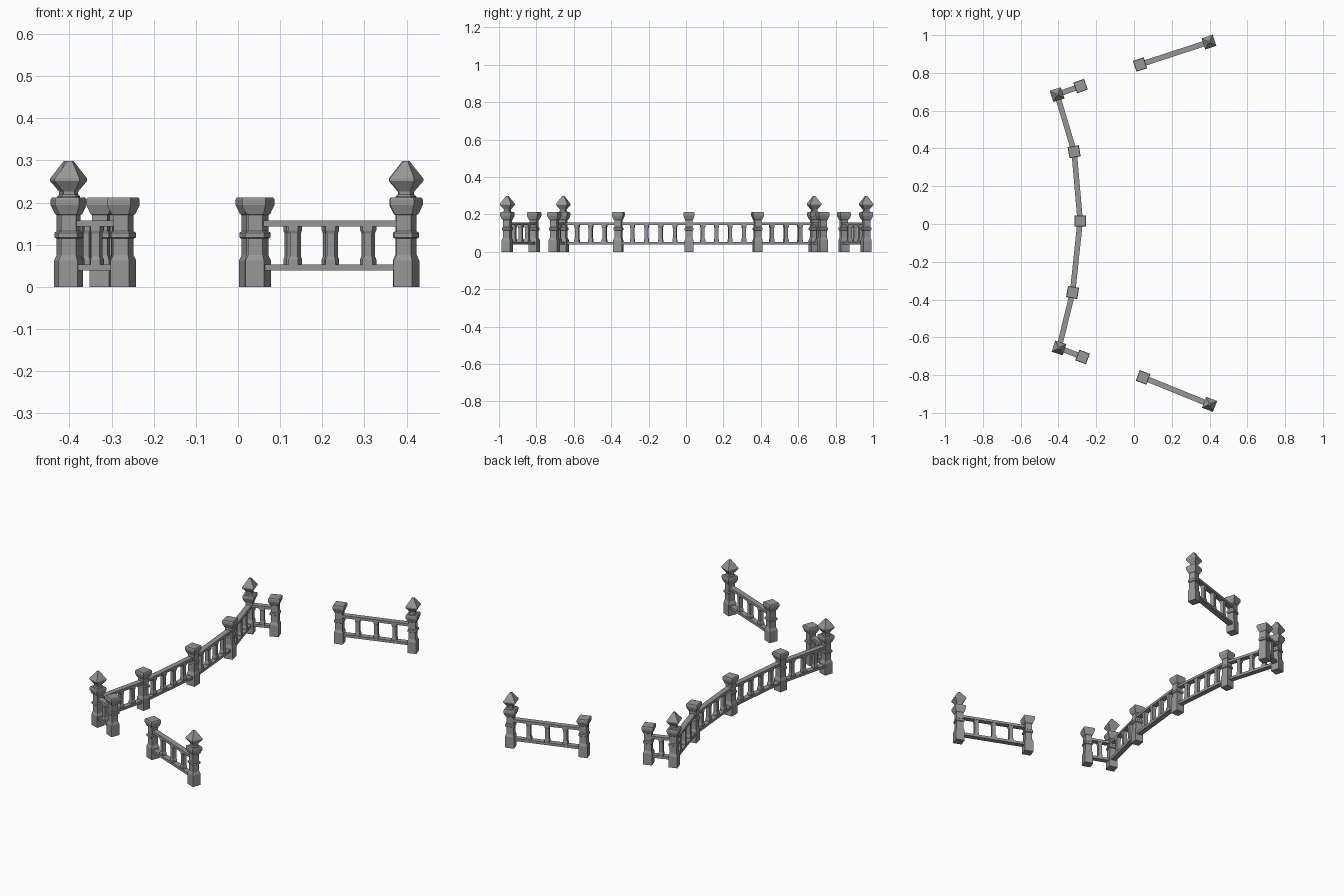
import bpy, bmesh
from math import atan2, radians
from mathutils import Vector

cube = bpy.data.objects.get("Cube")
if cube:
    bpy.data.objects.remove(cube)

stone = bpy.data.materials.new("grey_stone")
stone.use_nodes = True
GREY = (0.31, 0.31, 0.31, 1)
stone.diffuse_color = GREY
stone.node_tree.nodes["Principled BSDF"].inputs["Base Color"].default_value = GREY


def square_stack(name, profile):
    """Mesh of square rings, one per (height, width) pair, closed at both ends."""
    bm = bmesh.new()
    rings = []
    for z, w in profile:
        h = w / 2
        rings.append([bm.verts.new((x * h, y * h, z))
                      for x, y in ((-1, -1), (1, -1), (1, 1), (-1, 1))])
    for low, high in zip(rings, rings[1:]):
        for i in range(4):
            j = (i + 1) % 4
            bm.faces.new((low[i], low[j], high[j], high[i]))
    bm.faces.new(rings[0][::-1])
    bm.faces.new(rings[-1])
    mesh = bpy.data.meshes.new(name)
    bm.to_mesh(mesh)
    bm.free()
    mesh.materials.append(stone)
    return mesh


def place(name, mesh, loc, turn=0, scale=(1, 1, 1)):
    ob = bpy.data.objects.new(name, mesh)
    ob.location, ob.scale = loc, scale
    ob.rotation_euler.z = turn
    bpy.context.scene.collection.objects.link(ob)
    return ob


# Shared part shapes
post_mesh = square_stack("post", [
    (0, .047), (.062, .047), (.076, .037), (.114, .037), (.117, .046),
    (.128, .046), (.132, .037), (.170, .037), (.173, .044),
    (.194, .060), (.207, .060), (.212, .055)])
finial_mesh = square_stack("finial", [
    (.210, .036), (.214, .036), (.219, .028), (.226, .028),
    (.251, .062), (.257, .062), (.298, .011)])
baluster_mesh = square_stack("baluster", [
    (.048, .025), (.065, .025), (.072, .020), (.127, .020),
    (.134, .025), (.148, .025)])
rail_mesh = square_stack("rail", [(-.5, 1), (.5, 1)])

# Posts: position, turn in degrees, whether it carries a finial
posts = {
    "back_left_end": (.397, .963, 18, True),
    "back_left_gate": (.032, .844, 18, False),
    "back_right_gate": (-.283, .730, 20, False),
    "back_corner": (-.407, .685, 18, True),
    "back_side": (-.317, .383, 10, False),
    "middle_side": (-.285, .016, 0, False),
    "front_side": (-.325, -.362, -10, False),
    "front_corner": (-.397, -.656, -17, True),
    "front_right_gate": (-.272, -.704, -21, False),
    "front_left_gate": (.048, -.812, -21, False),
    "front_left_end": (.400, -.955, -21, True),
}
for name, (x, y, deg, tall) in posts.items():
    place(name + "_post", post_mesh, (x, y, 0), radians(deg))
    if tall:
        place(name + "_finial", finial_mesh, (x, y, 0), radians(deg))

# Fence bays: two rails and evenly spaced balusters between neighbouring posts
bays = [
    ("back_left_end", "back_left_gate", 3),
    ("back_right_gate", "back_corner", 1),
    ("back_corner", "back_side", 3),
    ("back_side", "middle_side", 4),
    ("middle_side", "front_side", 4),
    ("front_side", "front_corner", 3),
    ("front_corner", "front_right_gate", 1),
    ("front_left_gate", "front_left_end", 3),
]
for start, end, count in bays:
    a, b = Vector(posts[start][:2]), Vector(posts[end][:2])
    span = b - a
    turn = atan2(span.y, span.x)
    mid = (a + b) / 2
    for label, z in (("lower", .046), ("upper", .150)):
        place(f"{start}_{label}_rail", rail_mesh, (mid.x, mid.y, z), turn,
              (span.length - .02, .029, .014))
    for i in range(count):
        p = a + span * (i + 1) / (count + 1)
        place(f"{start}_baluster_{i + 1}", baluster_mesh, (p.x, p.y, 0), turn)
